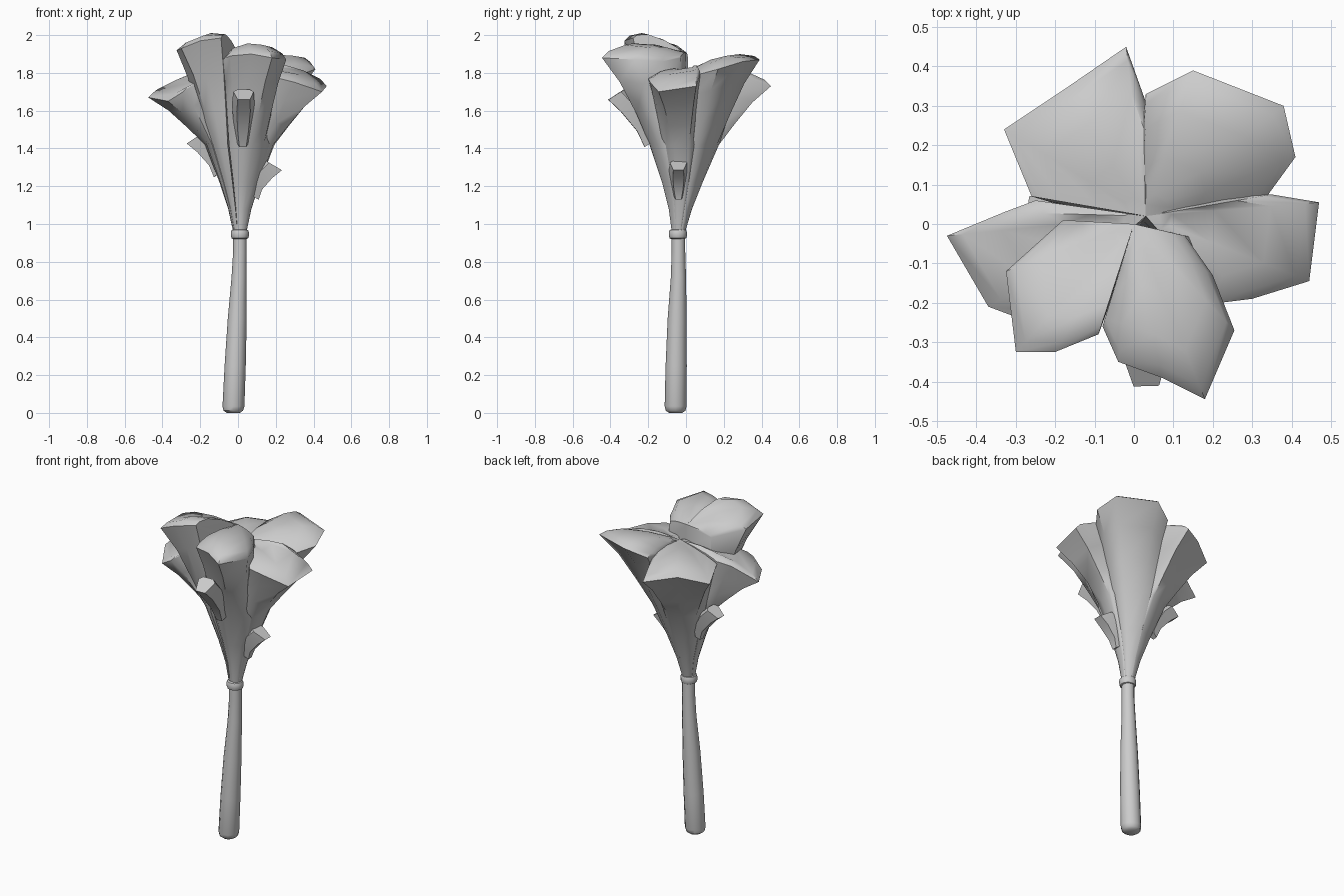
import bpy, bmesh, math
from mathutils import Vector

if "Cube" in bpy.data.objects:
    bpy.data.objects.remove(bpy.data.objects["Cube"])

grey = bpy.data.materials.new("plain_grey")
grey.diffuse_color = (0.6, 0.6, 0.6, 1)
grey.use_nodes = True
grey.node_tree.nodes["Principled BSDF"].inputs["Base Color"].default_value = grey.diffuse_color


def finish(name, bm, angle):
    bmesh.ops.remove_doubles(bm, verts=bm.verts, dist=0.0008)
    bmesh.ops.recalc_face_normals(bm, faces=bm.faces)
    me = bpy.data.meshes.new(name)
    bm.to_mesh(me)
    bm.free()
    ob = bpy.data.objects.new(name, me)
    bpy.context.collection.objects.link(ob)
    me.materials.append(grey)
    bpy.ops.object.select_all(action='DESELECT')
    ob.select_set(True)
    bpy.context.view_layer.objects.active = ob
    bpy.ops.object.shade_smooth_by_angle(angle=math.radians(angle))
    return ob


def loft(name, rings, angle=40):
    """Skin closed rings of equal length and cap both ends."""
    bm = bmesh.new()
    vs = [[bm.verts.new(p) for p in r] for r in rings]
    n = len(vs[0])
    for a, b in zip(vs, vs[1:]):
        for i in range(n):
            j = (i + 1) % n
            bm.faces.new((a[i], a[j], b[j], b[i]))
    bm.faces.new(vs[0])
    bm.faces.new(vs[-1])
    return finish(name, bm, angle)


def circle(x, y, z, r, n=12):
    return [Vector((x + r * math.cos(2 * math.pi * i / n),
                    y + r * math.sin(2 * math.pi * i / n), z)) for i in range(n)]


# Handle: slightly bent, thicker toward the bottom
loft("handle", [circle(*p) for p in [
    (-0.025, -0.055, 0.0, 0.035), (-0.025, -0.055, 0.012, 0.052),
    (-0.024, -0.055, 0.035, 0.058), (-0.015, -0.052, 0.25, 0.056),
    (-0.004, -0.047, 0.5, 0.050), (0.006, -0.04, 0.72, 0.040),
    (0.01, -0.04, 0.85, 0.036), (0.01, -0.04, 1.0, 0.036)]])

# Collar between handle and head
loft("collar", [circle(0.01, -0.043, z, r) for z, r in [
    (0.92, 0.034), (0.925, 0.044), (0.937, 0.048), (0.955, 0.048),
    (0.967, 0.044), (0.972, 0.034)]])


# Large feathers: outer shell from the collar up to a rim, then a domed top
def feather(name, rim, centre, bump):
    c = Vector(centre)
    rim = [Vector(p) for p in rim]
    n = len(rim)
    cols = rim + [c]
    rings = []
    for k, (z, r) in enumerate([(0.96, 0.036), (1.08, 0.062), (1.22, 0.108),
                                (1.42, 0.185)]):
        axis = Vector((0.01, -0.04 + 0.01 * k, z))
        ring = []
        for i, p in enumerate(cols):
            d = Vector((p.x - axis.x, p.y - axis.y, 0))
            s = 0 if i == n else (0.92 if i in (0, n - 1) else 1.0)
            ring.append(axis + d.normalized() * r * s)
        rings.append(ring)
    base = rings[-1]
    for t, s in [(0.35, 0.3), (0.72, 0.64)]:
        rings.append([Vector((b.x + (p.x - b.x) * s, b.y + (p.y - b.y) * s,
                              b.z + (p.z - b.z) * t)) for b, p in zip(base, cols)])
    rings.append(cols)
    for f, h in [(0.92, 0.55), (0.72, 1.0), (0.4, 0.8), (0.15, 0.25)]:
        ring = []
        for i, p in enumerate(cols):
            q = c.lerp(p, f)
            if i < n:
                q.z += bump * h * math.sin(math.pi * (i + 0.3) / (n - 0.4))
            ring.append(q)
        rings.append(ring)
    loft(name, rings, 48)


mid = (0.03, 0.02, 1.82)
high = (0.0, 0.0, 1.91)
feather("feather_back_left", [
    (0.03, 0.22, 1.79), (0.03, 0.31, 1.78), (-0.02, 0.45, 1.73), (-0.18, 0.34, 1.76),
    (-0.33, 0.24, 1.72), (-0.26, 0.07, 1.76)], mid, 0.05)
feather("feather_back_right", [
    (0.33, 0.06, 1.79), (0.41, 0.17, 1.82), (0.38, 0.30, 1.86), (0.15, 0.39, 1.87),
    (0.03, 0.33, 1.82), (0.02, 0.22, 1.80)], mid, 0.045)
feather("feather_right", [
    (0.22, -0.20, 1.77), (0.30, -0.19, 1.75), (0.445, -0.145, 1.70),
    (0.47, 0.055, 1.73), (0.35, 0.075, 1.79), (0.25, 0.08, 1.78)], mid, 0.06)
feather("feather_left", [
    (-0.25, 0.06, 1.77), (-0.33, 0.03, 1.75), (-0.475, -0.03, 1.67),
    (-0.37, -0.21, 1.65), (-0.29, -0.24, 1.70), (-0.2, -0.18, 1.76)], mid, 0.05)
feather("feather_front", [
    (-0.08, -0.26, 1.87), (-0.04, -0.35, 1.89), (0.07, -0.39, 1.90),
    (0.18, -0.445, 1.88), (0.255, -0.27, 1.87), (0.20, -0.13, 1.86),
    (0.13, -0.03, 1.88)], high, 0.06)
feather("feather_front_left", [
    (-0.18, 0.01, 1.88), (-0.325, -0.12, 1.92), (-0.30, -0.325, 1.93),
    (-0.20, -0.325, 1.97), (-0.09, -0.28, 1.985), (-0.05, -0.16, 1.92)], high, 0.06)


# Small feathers sprouting from the sides of the head
def sprout(name, start, tip, width, thick):
    s, e = Vector(start), Vector(tip)
    d = (e - s).normalized()
    flat = Vector((d.x, d.y, 0)).normalized()
    side = Vector((-flat.y, flat.x, 0))
    out = side.cross(d)
    rings = []
    for t, w, h in [(0, 0.5, 0.5), (0.35, 0.8, 0.75), (0.75, 1.0, 1.0), (1.0, 0.9, 1.1)]:
        c = s.lerp(e, t) - flat * 0.03 * math.sin(math.pi * t)
        rings.append([c + side * width * w * a + out * thick * h * b for a, b in
                      [(-0.5, -0.3), (-0.3, 0.5), (0.3, 0.5), (0.5, -0.3), (0.3, -0.5), (-0.3, -0.5)]])
    loft(name, rings, 48)


sprout("small_feather_right", (0.09, -0.04, 1.14), (0.19, -0.04, 1.31), 0.10, 0.09)
sprout("small_feather_left", (-0.11, 0.03, 1.26), (-0.232, 0.04, 1.45), 0.10, 0.08)
sprout("small_feather_front", (0.025, -0.20, 1.42), (0.03, -0.37, 1.685), 0.12, 0.09)
